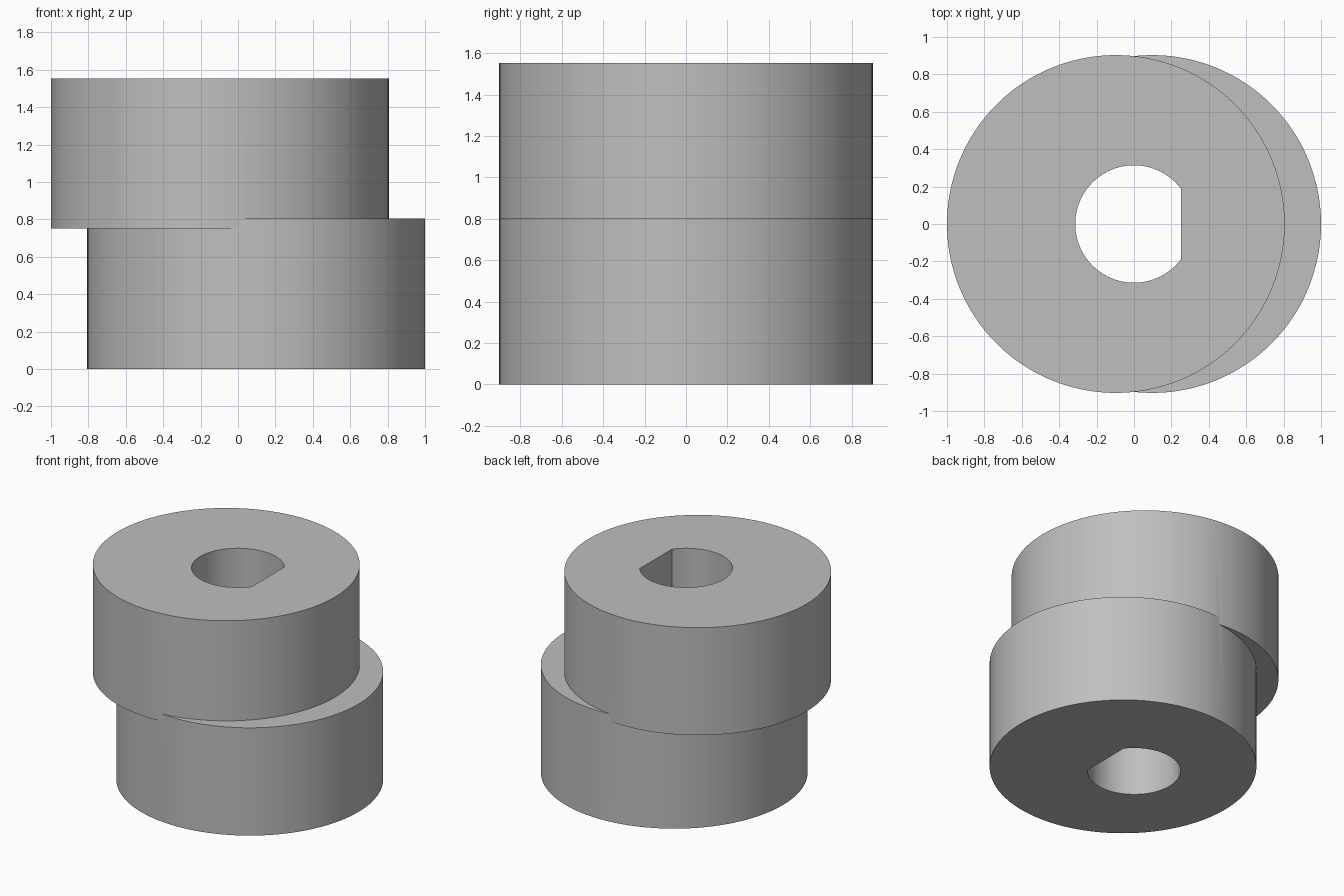
import bpy
import bmesh
from math import cos, sin, acos, pi

cube = bpy.data.objects.get("Cube")
if cube:
    bpy.data.objects.remove(cube, do_unlink=True)

RADIUS, OFFSET = 0.903, 0.097
BORE, FLAT = 0.314, 0.25

grey = bpy.data.materials.new("plain grey")
grey.use_nodes = True
colour = (0.52, 0.52, 0.52, 1)
grey.diffuse_color = colour
grey.node_tree.nodes["Principled BSDF"].inputs["Base Color"].default_value = colour


def arc(radius, start, end, steps, cx=0):
    angles = [start + (end - start) * i / steps for i in range(steps + 1)]
    return [(cx + radius * cos(a), radius * sin(a)) for a in angles]


def prism(name, outline, low, high):
    """Extrude a closed outline upward from low to high."""
    bm = bmesh.new()
    base = bm.faces.new([bm.verts.new((x, y, low)) for x, y in outline])
    top = bmesh.ops.extrude_face_region(bm, geom=[base])["geom"]
    verts = [g for g in top if isinstance(g, bmesh.types.BMVert)]
    bmesh.ops.translate(bm, verts=verts, vec=(0, 0, high - low))
    bmesh.ops.recalc_face_normals(bm, faces=bm.faces)
    mesh = bpy.data.meshes.new(name)
    bm.to_mesh(mesh)
    bm.free()
    mesh.materials.append(grey)
    obj = bpy.data.objects.new(name, mesh)
    bpy.context.collection.objects.link(obj)
    return obj


def combine(target, other, operation):
    mod = target.modifiers.new(operation.lower(), "BOOLEAN")
    mod.operation, mod.solver, mod.object = operation, "EXACT", other
    bpy.ops.object.modifier_apply(modifier=mod.name)
    bpy.data.objects.remove(other, do_unlink=True)


# Two overlapping discs, offset to opposite sides of the shaft
body = prism("eccentric_cam", arc(RADIUS, 0, 2 * pi, 128, OFFSET)[:-1], 0, 0.805)
upper = prism("upper_disc", arc(RADIUS, 0, 2 * pi, 128, -OFFSET)[:-1], 0.75, 1.553)

# D-shaped shaft bore with its flat on the left side
half = acos(FLAT / BORE)
bore = prism("bore_cutter", arc(BORE, half, 2 * pi - half, 80), -0.2, 1.8)
bore.hide_render = True

bpy.ops.object.select_all(action="DESELECT")
bpy.context.view_layer.objects.active = body
body.select_set(True)
combine(body, upper, "UNION")
combine(body, bore, "DIFFERENCE")
bpy.ops.object.shade_smooth_by_angle(angle=pi / 6)
